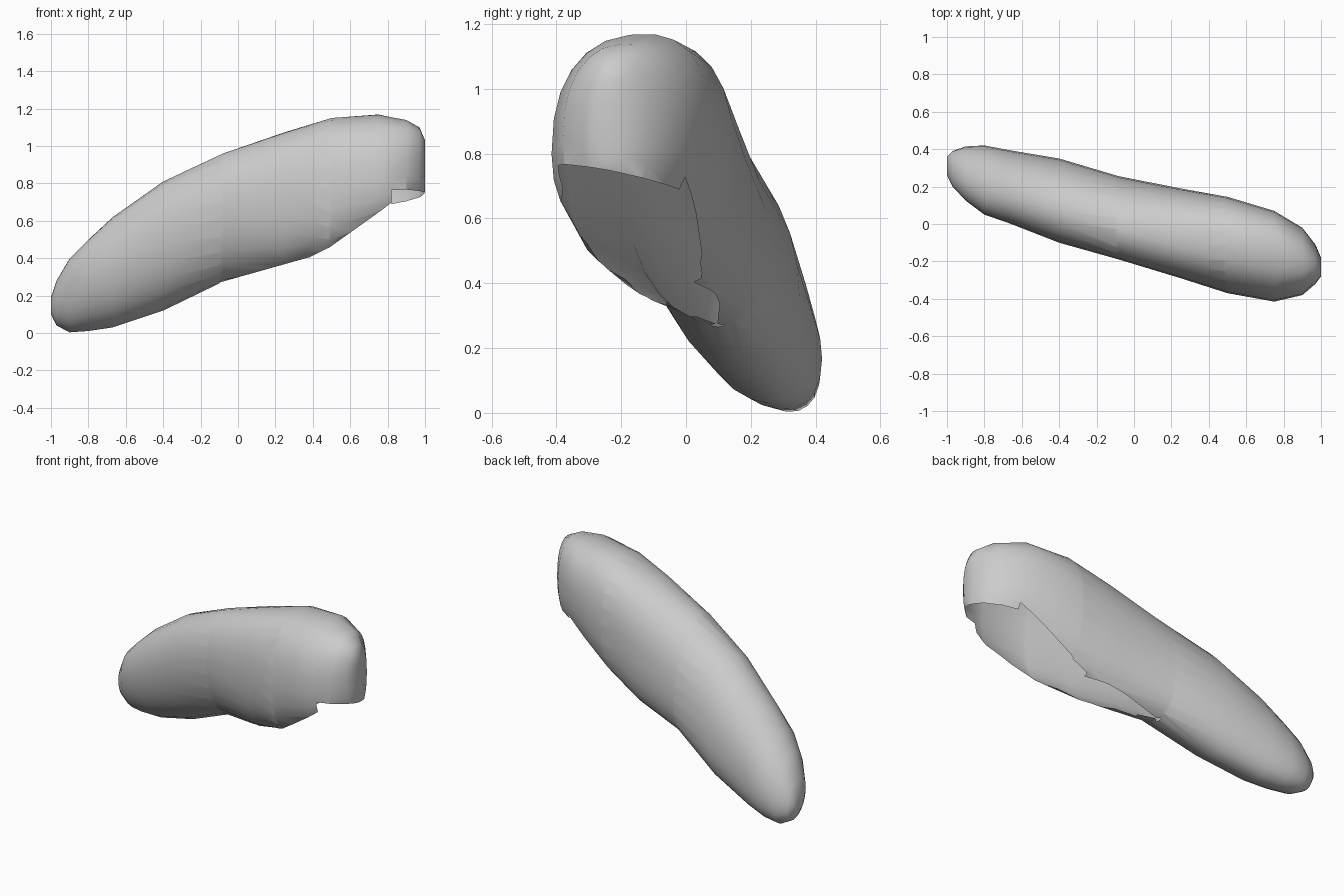
import bpy, bmesh, math
from mathutils import Vector

if "Cube" in bpy.data.objects:
    bpy.data.objects.remove(bpy.data.objects["Cube"])

# Cross-sections along x: x, y min, y max, z min, z max, lean of the oval
SECTIONS = [
    (-1.00, .26, .36, .10, .19, -.2), (-.97, .20, .39, .04, .28, -.3),
    (-.90, .125, .415, .003, .40, -.35), (-.80, .05, .42, .01, .50, -.35),
    (-.67, .005, .395, .03, .62, -.3), (-.40, -.10, .35, .12, .81, -.28),
    (-.08, -.19, .255, .275, .96, -.25), (.25, -.29, .19, .335, 1.075, -.1),
    (.50, -.37, .145, .42, 1.15, .05), (.75, -.415, .07, .55, 1.17, .15),
    (.90, -.38, -.02, .61, 1.14, .1), (.97, -.32, -.11, .67, 1.10, 0),
    (1.00, -.28, -.18, .76, 1.03, 0)]
SIDES = 24

# Edge of the underside opening, seen from the front (x, z), and its sideways tilt
EDGE = [(-.1, .27), (.38, .405), (.48, .46), (.82, .715), (1.1, .74)]
TILT = [0, .05, .08, -.2]


def power(v, p):
    return math.copysign(abs(v) ** p, v)


# Body: lofted ovals with closed ends, squarer towards the open end
bm = bmesh.new()
rings = []
for x, y0, y1, z0, z1, lean in SECTIONS:
    p = .85 if x > .2 else .95
    ring = []
    for i in range(SIDES):
        t = math.tau * i / SIDES
        ring.append(bm.verts.new((
            x, (y0 + y1) / 2 + (y1 - y0) / 2 * power(math.cos(t), p),
            (z0 + z1) / 2 + (z1 - z0) / 2 * power(math.sin(t + lean), p))))
    rings.append(ring)
for a, b in zip(rings, rings[1:]):
    for i in range(SIDES):
        j = (i + 1) % SIDES
        bm.faces.new((a[i], a[j], b[j], b[i]))
bm.faces.new(rings[0])
bm.faces.new(rings[-1])
bmesh.ops.recalc_face_normals(bm, faces=bm.faces[:])
bmesh.ops.triangulate(bm, faces=bm.faces[:])


def cut(co, no, faces):
    geom = list({e for f in faces for e in f.edges} | {v for f in faces for v in f.verts})
    bmesh.ops.bisect_plane(bm, geom=geom + faces, plane_co=co, plane_no=no, dist=1e-5)


# Opening: split the body at every bend, slice each span, remove what lies below
for x, z in EDGE[:-1]:
    cut((x, 0, z), (1, 0, 0), bm.faces[:])
for (xa, za), (xb, zb), tilt in zip(EDGE, EDGE[1:], TILT):
    co = Vector(((xa + xb) / 2, -.15, (za + zb) / 2))
    no = Vector((-(zb - za) / (xb - xa), -tilt, 1))
    cut(co, no, [f for f in bm.faces if xa < f.calc_center_median().x < xb])
    below = [f for f in bm.faces if xa < f.calc_center_median().x < xb
             and (f.calc_center_median() - co).dot(no) < 0]
    bmesh.ops.delete(bm, geom=below, context='FACES')

mesh = bpy.data.meshes.new("hollow_shell")
bm.to_mesh(mesh)
bm.free()
shell = bpy.data.objects.new("hollow_shell", mesh)
bpy.context.collection.objects.link(shell)
for poly in mesh.polygons:
    poly.use_smooth = True
